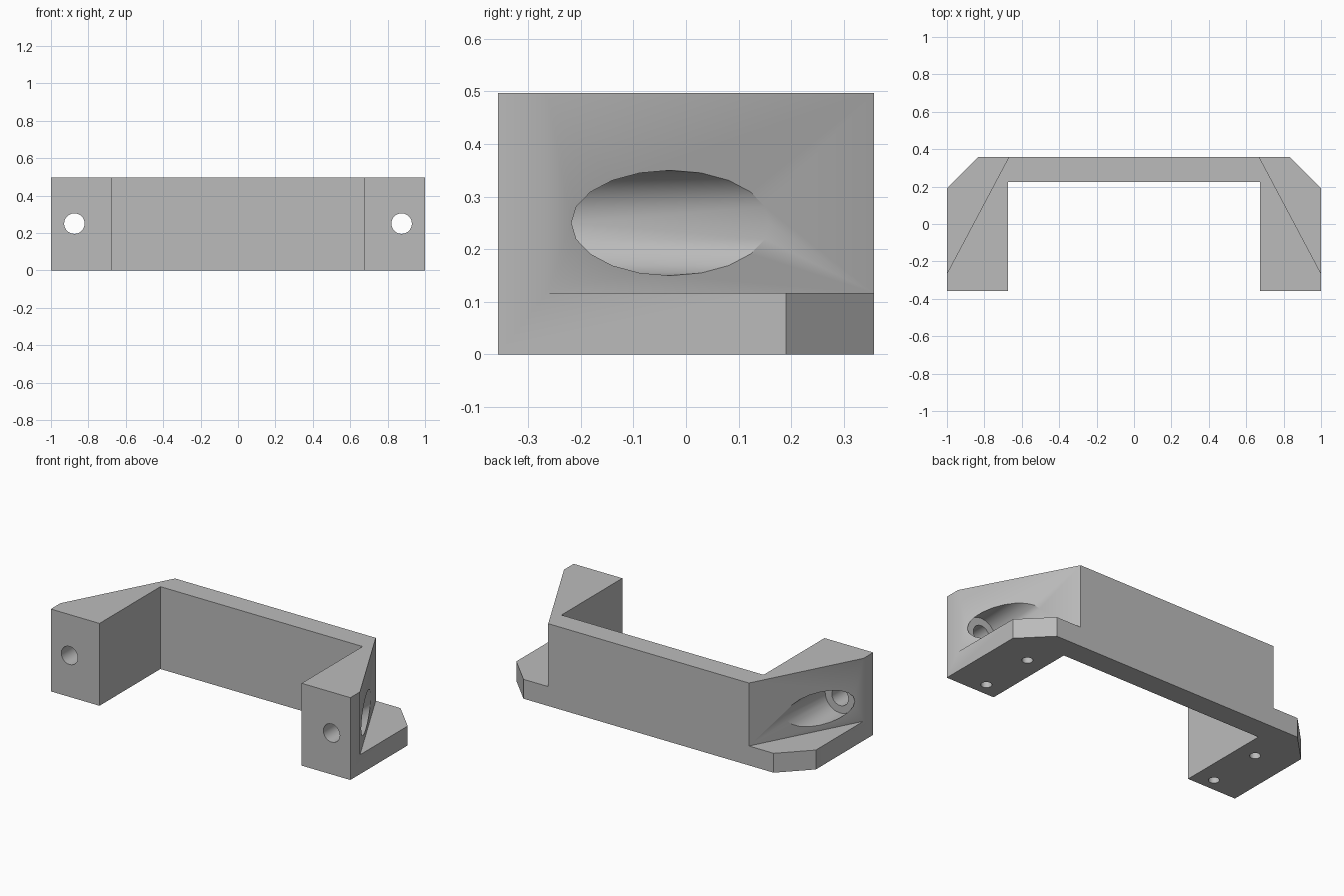
import bpy, bmesh, math
from mathutils import Matrix, Vector

cube = bpy.data.objects.get("Cube")
if cube:
    bpy.data.objects.remove(cube, do_unlink=True)

HEIGHT, BASE = 0.497, 0.117


def add_object(name, bm):
    bmesh.ops.recalc_face_normals(bm, faces=bm.faces)
    mesh = bpy.data.meshes.new(name)
    bm.to_mesh(mesh)
    bm.free()
    ob = bpy.data.objects.new(name, mesh)
    bpy.context.collection.objects.link(ob)
    return ob


def prism(name, outline, z0, z1):
    bm = bmesh.new()
    face = bm.faces.new([bm.verts.new((x, y, z0)) for x, y in outline])
    new = bmesh.ops.extrude_face_region(bm, geom=[face])["geom"]
    verts = [v for v in new if isinstance(v, bmesh.types.BMVert)]
    bmesh.ops.translate(bm, verts=verts, vec=(0, 0, z1 - z0))
    return add_object(name, bm)


def rod(name, start, end, radius, sides):
    start, end = Vector(start), Vector(end)
    axis = end - start
    turn = axis.to_track_quat("Z", "Y").to_matrix().to_4x4()
    bm = bmesh.new()
    bmesh.ops.create_cone(bm, cap_ends=True, segments=sides, radius1=radius,
                          radius2=radius, depth=axis.length,
                          matrix=Matrix.Translation((start + end) / 2) @ turn)
    return add_object(name, bm)


# U-shaped bracket body with chamfered rear corners
half = [(0.675, 0.224), (0.675, -0.357), (1, -0.357),
        (1, 0.19), (0.835, 0.357)]
body = prism("bracket", half + [(-x, y) for x, y in reversed(half)], 0, HEIGHT)

cutters = []
for side, s in (("left", 1), ("right", -1)):
    # sloped cut above the base flange
    wedge = [(1.033, -0.327), (1.2, -0.327), (1.2, 0.419), (0.637, 0.419)]
    cutters.append(prism(side + "_slope_cutter",
                         [(s * x, y) for x, y in wedge], BASE, 0.6))
    # bolt hole from the front and its wide recess behind
    x, z = s * 0.875, 0.25
    cutters.append(rod(side + "_recess_cutter", (x, -0.22, z), (x, 0.5, z), 0.1, 20))
    cutters.append(rod(side + "_bolt_cutter", (x, -0.5, z), (x, -0.1, z), 0.055, 20))
    # blind screw holes in the underside
    for place, y in (("front", -0.28), ("rear", 0.06)):
        cutters.append(rod(f"{side}_{place}_screw_cutter", (s * 0.79, y, -0.1),
                           (s * 0.79, y, 0.12), 0.03, 20))

for cutter in cutters:
    mod = body.modifiers.new(cutter.name, "BOOLEAN")
    mod.operation, mod.solver, mod.object = "DIFFERENCE", "EXACT", cutter

# apply the cuts and drop the helpers
graph = bpy.context.evaluated_depsgraph_get()
result = bpy.data.meshes.new_from_object(body.evaluated_get(graph))
body.modifiers.clear()
body.data = result
for cutter in cutters:
    bpy.data.objects.remove(cutter, do_unlink=True)

# plain grey material
grey = bpy.data.materials.new("plain_grey")
grey.use_nodes = True
color = (0.5, 0.5, 0.5, 1)
grey.diffuse_color = color
grey.node_tree.nodes["Principled BSDF"].inputs["Base Color"].default_value = color
body.data.materials.clear()
body.data.materials.append(grey)

# smooth shading with sharp corners
bpy.ops.object.select_all(action="DESELECT")
body.select_set(True)
bpy.context.view_layer.objects.active = body
bpy.ops.object.shade_smooth_by_angle(angle=math.radians(30))
